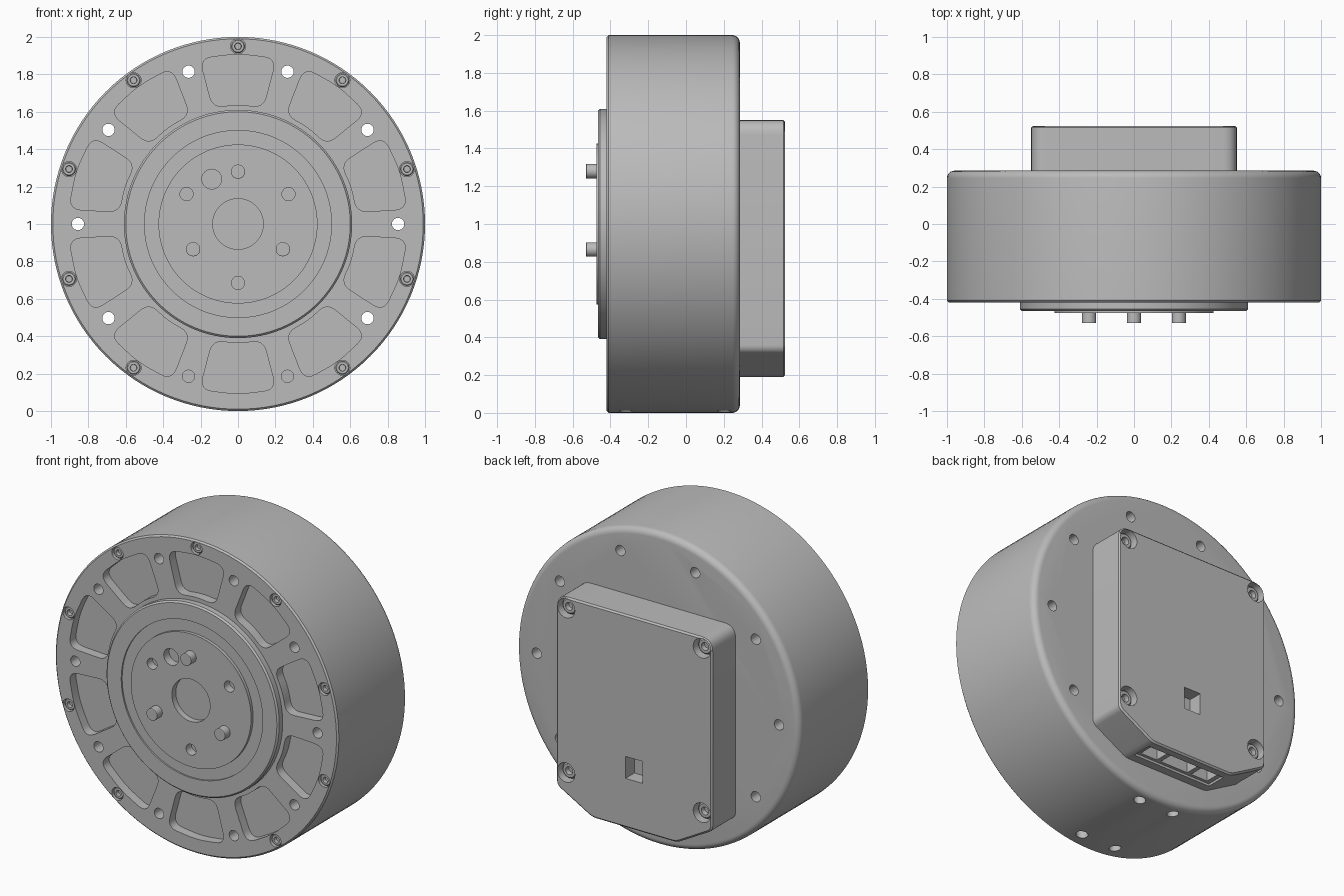
import bpy, bmesh
from math import sin, cos, pi, radians
from mathutils import Matrix, Vector

if "Cube" in bpy.data.objects:
    bpy.data.objects.remove(bpy.data.objects["Cube"], do_unlink=True)

GREY = (0.5, 0.5, 0.5, 1)
metal = bpy.data.materials.new("machined grey")
metal.diffuse_color = GREY
metal.use_nodes = True
metal.node_tree.nodes["Principled BSDF"].inputs["Base Color"].default_value = GREY


def circle(n):
    return [(cos(2 * pi * i / n), sin(2 * pi * i / n)) for i in range(n)]


def rounded(corners, steps=6):
    """Soften each (x, z, distance) corner with a small curve."""
    out = []
    for i, (x, z, d) in enumerate(corners):
        p = Vector((x, z))
        a, b = (Vector(corners[j % len(corners)][:2]) for j in (i - 1, i + 1))
        a, b = p + (a - p).normalized() * d, p + (b - p).normalized() * d
        for k in range(steps + 1):
            t = k / steps
            out.append(tuple(a * (1 - t) ** 2 + p * 2 * t * (1 - t) + b * t * t))
    return out


def loft(bm, outline, rings, centre=(0, 1)):
    """Stack scaled copies of an x-z outline along y; rings are (scale, y)."""
    loops = [[bm.verts.new((centre[0] + s * x, y, centre[1] + s * z)) for x, z in outline]
             for s, y in rings]
    n = len(outline)
    for lo, hi in zip(loops, loops[1:]):
        for i in range(n):
            bm.faces.new((lo[i], lo[(i + 1) % n], hi[(i + 1) % n], hi[i]))
    bm.faces.new(loops[0])
    bm.faces.new(loops[-1])


def box(bm, lo, hi):
    lo, hi = Vector(lo), Vector(hi)
    bmesh.ops.create_cube(bm, size=1, matrix=Matrix.Translation((lo + hi) / 2)
                          @ Matrix.Diagonal((*(hi - lo), 1)))


def make(name, bm):
    bmesh.ops.recalc_face_normals(bm, faces=bm.faces)
    mesh = bpy.data.meshes.new(name)
    bm.to_mesh(mesh)
    bm.free()
    mesh.materials.append(metal)
    ob = bpy.data.objects.new(name, mesh)
    bpy.context.collection.objects.link(ob)
    return ob


def activate(ob):
    bpy.ops.object.select_all(action='DESELECT')
    ob.select_set(True)
    bpy.context.view_layer.objects.active = ob


def cut(ob, bm):
    cutter = make("cutter", bm)
    cutter.hide_render = True
    mod = ob.modifiers.new("cut", 'BOOLEAN')
    mod.operation, mod.solver, mod.object = 'DIFFERENCE', 'EXACT', cutter
    activate(ob)
    bpy.ops.object.modifier_apply(modifier=mod.name)
    bpy.data.objects.remove(cutter, do_unlink=True)


def smooth(ob):
    activate(ob)
    bpy.ops.object.shade_smooth_by_angle(angle=radians(30))


def polar(r, deg):
    return r * cos(radians(deg)), 1 + r * sin(radians(deg))


def screw(name, centre, r, y, inward):
    """Cap screw with a sunk socket, seated at y."""
    bm = bmesh.new()
    loft(bm, circle(24), [(s * r, y + inward * d * r) for s, d in
                          ((.45, .6), (.5, 0), (.85, 0), (1, .15), (1, 1.2))], centre)
    smooth(make(name, bm))


FRONT, BACK = -0.42, 0.285
ROUND, SMALL = circle(128), circle(24)

# Main housing with a rounded rear edge and a seat for the hub
bm = bmesh.new()
fillet = [(0.96 + 0.04 * cos(a), BACK - 0.04 + 0.04 * sin(a))
          for a in (pi / 2 * i / 6 for i in range(7))]
loft(bm, ROUND, [(0.55, -0.3), (0.55, FRONT), (0.99, FRONT), (1, FRONT + 0.01)] + fillet)
housing = make("housing", bm)

# Ten weight-saving pockets, mounting holes and screw seats
bm = bmesh.new()
pocket = rounded([(-.205, .885, .07), (0, .91, .07), (.205, .885, .07),
                  (.135, .622, .06), (0, .64, .06), (-.135, .622, .06)])
screw_spots = []
for i in range(10):
    a = 36 * i
    c, s = cos(radians(a)), sin(radians(a))
    loft(bm, [(x * c - z * s, x * s + z * c) for x, z in pocket],
         [(1, FRONT - 0.05), (1, FRONT + 0.06)])
    blind = a in (252, 288)
    loft(bm, SMALL, [(0.033, FRONT - 0.05), (0.033, 0.2 if blind else 0.4)], polar(0.856, a))
    if a + 18 != 270:
        screw_spots.append(polar(0.95, a + 18))
        loft(bm, SMALL, [(0.04, FRONT - 0.05), (0.04, FRONT + 0.05)], screw_spots[-1])
# Threaded holes in the underside
for x in (-0.125, 0.125):
    for y in (-0.32, 0.2):
        bmesh.ops.create_cone(bm, cap_ends=True, segments=24, radius1=0.035, radius2=0.035,
                              depth=0.2, matrix=Matrix.Translation((x, y, -0.03)))
cut(housing, bm)
smooth(housing)
for spot in screw_spots:
    screw("rim_screw", spot, 0.037, FRONT + 0.012, 1)

# Output hub with stepped face
bm = bmesh.new()
loft(bm, ROUND, [(.135, -.435), (.135, -.475), (.425, -.475), (.425, -.455), (.5, -.455),
                 (.5, -.465), (.6, -.465), (.61, -.455), (.61, FRONT), (.545, FRONT), (.545, -.29)])
hub = make("output_hub", bm)
bm = bmesh.new()
for x, z, r in ((-.275, 1.16, .035), (.27, 1.16, .035), (0, .685, .035), (-.14, 1.24, .053)):
    loft(bm, SMALL, [(r, -0.55), (r, -0.42)], (x, z))
cut(hub, bm)
smooth(hub)

# Drive pins
for x, z in ((0, 1.28), (-0.24, 0.865), (0.24, 0.865)):
    bm = bmesh.new()
    loft(bm, SMALL, [(0.038, -0.45), (0.038, -0.528), (0.035, -0.53)], (x, z))
    smooth(make("drive_pin", bm))

# Rear electronics cover, cut at its lower corners
COVER_Z, LID = 0.87, 0.525
outline = rounded([(x, z - COVER_Z, d) for x, z, d in (
    (-.55, 1.55, .08), (.55, 1.55, .08), (.55, .33, .03),
    (.3, .19, .03), (-.3, .19, .03), (-.55, .33, .03))])
bm = bmesh.new()
loft(bm, outline, [(1, BACK - 0.01), (1, LID - 0.01), (0.985, LID)], (0, COVER_Z))
cover = make("rear_cover", bm)

# Screw seats, lid window and shallow connector recess
corners = [(x, z) for x in (-0.48, 0.48) for z in (0.43, 1.48)]
bm = bmesh.new()
for spot in corners:
    loft(bm, SMALL, [(0.062, LID + 0.05), (0.062, LID - 0.06)], spot)
box(bm, (-0.06, LID - 0.09, 0.505), (0.06, LID + 0.05, 0.645))
box(bm, (-0.28, 0.34, 0.1), (0.28, 0.47, 0.205))
cut(cover, bm)

# Three connector sockets
bm = bmesh.new()
for x, half in ((-0.19, 0.06), (0, 0.1), (0.19, 0.06)):
    box(bm, (x - half, 0.36, 0.1), (x + half, 0.45, 0.28))
cut(cover, bm)
smooth(cover)
for spot in corners:
    screw("cover_screw", spot, 0.05, LID - 0.03, -1)
